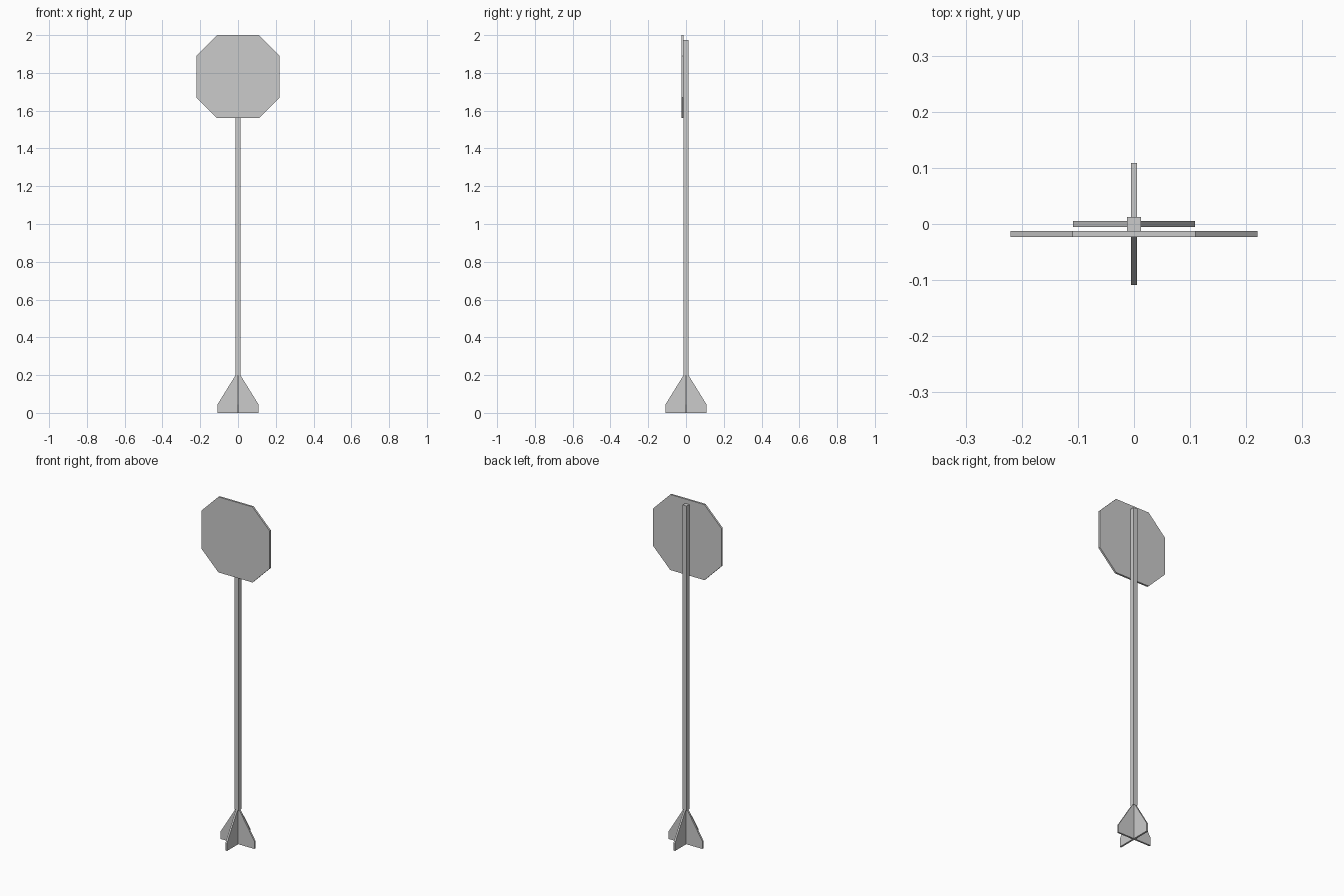
import bpy, bmesh, math
from mathutils import Matrix

if "Cube" in bpy.data.objects:
    bpy.data.objects.remove(bpy.data.objects["Cube"])


def plate(name, outline, y0, y1, turn=0.0):
    """Extrude an (x, z) outline from y0 to y1, then turn it about z."""
    bm = bmesh.new()
    face = bm.faces.new([bm.verts.new((x, y0, z)) for x, z in outline])
    new = bmesh.ops.extrude_face_region(bm, geom=[face])["geom"]
    verts = [v for v in new if isinstance(v, bmesh.types.BMVert)]
    bmesh.ops.translate(bm, vec=(0, y1 - y0, 0), verts=verts)
    bmesh.ops.recalc_face_normals(bm, faces=bm.faces)
    bm.transform(Matrix.Rotation(turn, 4, 'Z'))
    mesh = bpy.data.meshes.new(name)
    bm.to_mesh(mesh)
    bm.free()
    obj = bpy.data.objects.new(name, mesh)
    bpy.context.collection.objects.link(obj)
    return obj


POST = 0.0125   # half width of the square post
FIN_TOP = 0.2

# Square post standing on the crossed base
plate("post", [(-POST, FIN_TOP), (POST, FIN_TOP), (POST, 1.975), (-POST, 1.975)],
      -POST, POST)

# Eight-sided sign plate with cut corners, fixed to the front of the post
R, C, ZC = 0.22, 0.11, 1.78
corners = [(-C, -R), (C, -R), (R, -C), (R, C), (C, R), (-C, R), (-R, C), (-R, -C)]
plate("sign_plate", [(x, ZC + z) for x, z in corners], -0.0235, -POST)

# Two crossed fin plates forming the base
half = [(0.1085, 0.0), (0.1085, 0.045), (POST, FIN_TOP)]
fin = half + [(-x, z) for x, z in reversed(half)]
for i, name in enumerate(("base_fin_side", "base_fin_front")):
    plate(name, fin, -0.005, 0.005, i * math.pi / 2)
